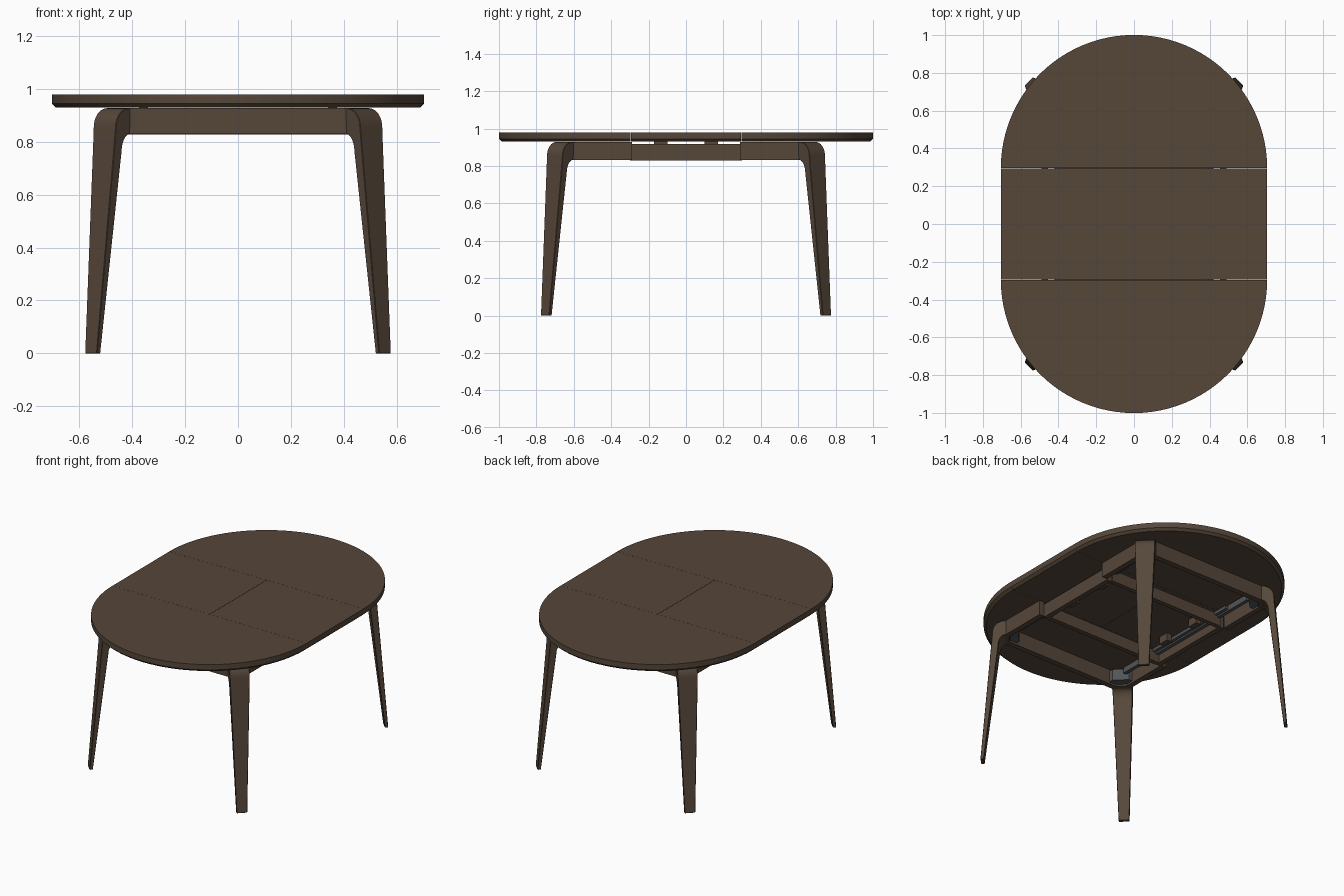
import bpy
import math
from math import cos, sin, pi

cube = bpy.data.objects.get("Cube")
if cube:
    bpy.data.objects.remove(cube, do_unlink=True)


def material(name, rgb):
    m = bpy.data.materials.new(name)
    m.use_nodes = True
    m.diffuse_color = (*rgb, 1)
    m.node_tree.nodes["Principled BSDF"].inputs["Base Color"].default_value = (*rgb, 1)
    return m


WOOD = material("dark_walnut", (0.092, 0.063, 0.042))
METAL = material("grey_metal", (0.085, 0.09, 0.095))


def loft(name, rings, mat):
    """Join closed rings of equal length and cap both ends."""
    n = len(rings[0])
    verts = [p for ring in rings for p in ring]
    faces = [tuple(range(n))[::-1], tuple(range(len(verts) - n, len(verts)))]
    for k in range(len(rings) - 1):
        for i in range(n):
            j = (i + 1) % n
            faces.append((k * n + i, k * n + j, (k + 1) * n + j, (k + 1) * n + i))
    mesh = bpy.data.meshes.new(name)
    mesh.from_pydata(verts, [], faces)
    # consistent outward faces
    import bmesh
    bm = bmesh.new()
    bm.from_mesh(mesh)
    bmesh.ops.recalc_face_normals(bm, faces=bm.faces)
    for f in bm.faces:
        f.smooth = True
    bm.to_mesh(mesh)
    bm.free()
    mesh.set_sharp_from_angle(angle=math.radians(25))
    mesh.materials.append(mat)
    obj = bpy.data.objects.new(name, mesh)
    bpy.context.collection.objects.link(obj)
    return obj


def prism(name, outline, z0, z1, mat):
    return loft(name, [[(x, y, z) for x, y in outline] for z in (z0, z1)], mat)


def box(name, x, y, z, mat):
    return prism(name, [(x[0], y[0]), (x[1], y[0]), (x[1], y[1]), (x[0], y[1])], z[0], z[1], mat)


def span(side, a, b):
    return sorted((side * a, side * b))


# Table top: two rounded ends and two folding leaf halves, chamfered below
R, LEAF, GAP = 0.705, 0.295, 0.0008
EDGE = [(0.93, 0.016), (0.945, 0), (0.98, 0)]
for s, label in ((-1, "front"), (1, "back")):
    rings = []
    for z, inset in EDGE:
        r = R - inset
        rings.append([(r * cos(pi * i / 48), s * (LEAF + GAP + r * sin(pi * i / 48)), z)
                      for i in range(49)])
    loft(label + "_top_end", rings, WOOD)
for s, label in ((-1, "right"), (1, "left")):
    rings = []
    for z, inset in EDGE:
        r = R - inset
        rings.append([(s * GAP, -LEAF, z), (s * r, -LEAF, z),
                      (s * r, LEAF, z), (s * GAP, LEAF, z)])
    loft(label + "_top_leaf", rings, WOOD)


# Bent leg profile: distance along x of the diagonal centre line, and height
def arc(cx, cz, rx, rz, a0, a1, n=8):
    return [(cx + rx * cos(a0 + (a1 - a0) * i / n), cz + rz * sin(a0 + (a1 - a0) * i / n))
            for i in range(n + 1)]


PROFILE = ([(0.543, 0), (0.557, 0), (0.508, 0.8)]
           + arc(0.455, 0.855, 0.05, 0.073, 0, pi / 2)
           + [(0.435, 0.928), (0.435, 0.832)]
           + arc(0.448, 0.762, 0.032, 0.07, pi / 2, 0))


def leg(name, sx, sy):
    rings = []
    for side in (-1, 1):
        ring = []
        for d, z in PROFILE:
            w = side * (0.032 + 0.028 * min(z / 0.85, 1)) / math.sqrt(2)
            ring.append((sx * (d + w), sy * (d + 0.197 - w), z))
        rings.append(ring)
    obj = loft(name, rings, WOOD)
    bevel = obj.modifiers.new("soft_edges", "BEVEL")
    bevel.width = 0.002
    bevel.limit_method = "ANGLE"


CORNER = [(0.41, 0.655), (0.455, 0.61), (0.455, 0.56), (0.43, 0.56), (0.36, 0.63), (0.36, 0.655)]
for sx, lr in ((-1, "right"), (1, "left")):
    for sy, fb in ((-1, "front"), (1, "back")):
        label = fb + "_" + lr
        leg(label + "_leg", sx, sy)
        box(label + "_side_rail", span(sx, 0.455, 0.49), span(sy, 0.29, 0.615), (0.832, 0.928), WOOD)
        prism(label + "_corner_bracket", [(sx * x, sy * y) for x, y in CORNER], 0.845, 0.92, METAL)

    # Recessed middle rail and its extension slide
    box(lr + "_middle_rail", span(sx, 0.42, 0.453), (-0.295, 0.29), (0.828, 0.916), WOOD)
    box(lr + "_slide", span(sx, 0.395, 0.418), (-0.57, 0.57), (0.88, 0.918), METAL)
    box(lr + "_slide_runner", span(sx, 0.375, 0.395), (-0.4, 0.4), (0.89, 0.91), METAL)

for sy, fb in ((-1, "front"), (1, "back")):
    box(fb + "_end_rail", (-0.415, 0.415), span(sy, 0.655, 0.691), (0.832, 0.928), WOOD)
    box(fb + "_cross_bar", (-0.42, 0.42), span(sy, 0.27, 0.3), (0.828, 0.905), WOOD)
    # Slide mounting blocks under the top
    for sx, lr in ((-1, "right"), (1, "left")):
        box(fb + "_" + lr + "_block", span(sx, 0.34, 0.375), span(sy, 0.1, 0.17), (0.88, 0.93), WOOD)
